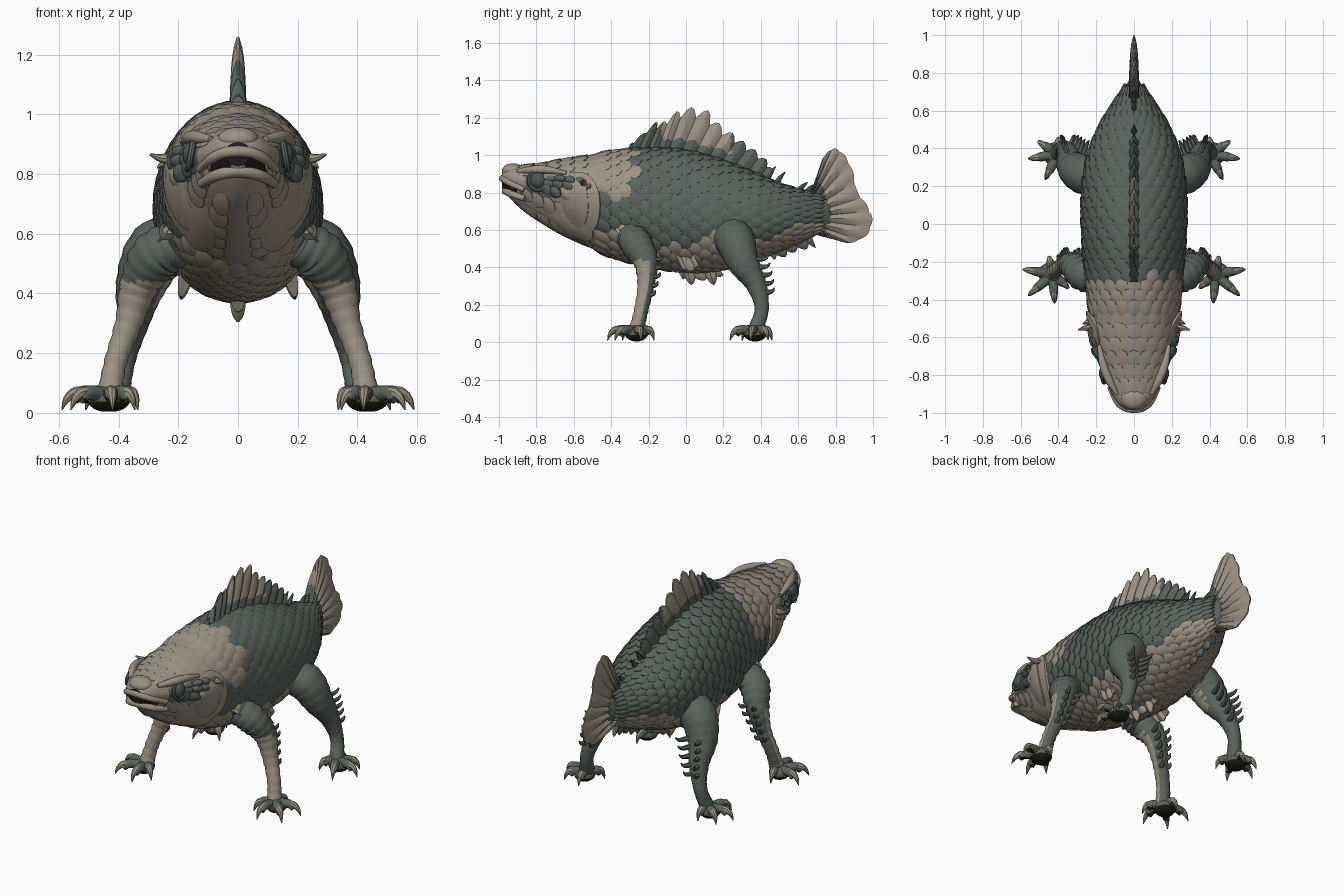
import bpy, bmesh, math, random
from mathutils import Vector as V, Matrix

if "Cube" in bpy.data.objects:
    bpy.data.objects.remove(bpy.data.objects["Cube"])
random.seed(4)
DARK, TAN, SOLE, EYE, MOUTH = range(5)
MATS = []
for name, col in (("slate_green_scales", (.105, .125, .112)), ("tan_hide", (.33, .29, .23)),
                  ("dark_soles", (.012, .011, .004)), ("grey_eye", (.075, .09, .088)),
                  ("mouth_dark", (.015, .014, .012))):
    m = bpy.data.materials.new(name)
    m.diffuse_color = (*col, 1)
    m.use_nodes = True
    m.node_tree.nodes["Principled BSDF"].inputs["Base Color"].default_value = m.diffuse_color
    MATS.append(m)


def finish(name, bm, angle=38):
    bmesh.ops.recalc_face_normals(bm, faces=bm.faces[:])
    me = bpy.data.meshes.new(name)
    bm.to_mesh(me)
    bm.free()
    for m in MATS:
        me.materials.append(m)
    me.shade_smooth()
    me.set_sharp_from_angle(angle=math.radians(angle))
    bpy.context.collection.objects.link(bpy.data.objects.new(name, me))


def curve(rows, t):
    """Smooth interpolation of rows keyed by their first column."""
    t = min(max(t, rows[0][0]), rows[-1][0])
    i = 0
    while i < len(rows) - 2 and t > rows[i + 1][0]:
        i += 1
    a, b = rows[i], rows[i + 1]
    p, q = rows[max(i - 1, 0)], rows[min(i + 2, len(rows) - 1)]
    d = b[0] - a[0]
    u = (t - a[0]) / d
    out = []
    for k in range(1, len(a)):
        ta, tb = (b[k] - p[k]) / (b[0] - p[0]) * d, (q[k] - a[k]) / (q[0] - a[0]) * d
        out.append((2*u**3 - 3*u*u + 1)*a[k] + (u**3 - 2*u*u + u)*ta + (3*u*u - 2*u**3)*b[k] + (u**3 - u*u)*tb)
    return out


def skin(bm, rings, rule):
    """Join rings of points into a capped tube, colour each face by rule(centre, normal)."""
    vs = [[bm.verts.new(p) for p in r] for r in rings]
    n = len(vs[0])
    fs = [bm.faces.new((a[k], a[(k+1) % n], b[(k+1) % n], b[k])) for a, b in zip(vs, vs[1:]) for k in range(n)]
    fs += [bm.faces.new(vs[0]), bm.faces.new(vs[-1])]
    bmesh.ops.recalc_face_normals(bm, faces=fs)
    for f in fs:
        f.material_index = rule(f.calc_center_median(), f.normal) if callable(rule) else rule


def tube(bm, pts, rule, n=12, steps=5, band=0):
    """Sweep a circle along points (x, y, z, radius); band adds scute-like steps."""
    rows = [(i, *p) for i, p in enumerate(pts)]
    chord = V(pts[-1][:3]) - V(pts[0][:3])
    ref = min((V((0, 0, 1)), V((0, 1, 0)), V((1, 0, 0))), key=lambda a: abs(a.dot(chord)))
    if chord.length < 1e-5:
        ref = V((1, 0, 0))
    rings = []
    for k in range(steps * (len(pts) - 1) + 1):
        t = k / steps
        c = curve(rows, t)
        d = V(curve(rows, t + .05)[:3]) - V(curve(rows, t - .05)[:3])
        a = d.cross(ref).normalized()
        b = d.cross(a).normalized()
        r = c[3] * (1 + band * ((k % 3) - 1))
        rings.append([V(c[:3]) + r*(a*math.cos(j*math.tau/n) + b*math.sin(j*math.tau/n)) for j in range(n)])
    skin(bm, rings, rule)


def ball(bm, c, r, rule):
    mx = Matrix.Translation(c) @ Matrix.Diagonal((*r, 1))
    vs = bmesh.ops.create_uvsphere(bm, u_segments=20, v_segments=14, radius=1, matrix=mx)['verts']
    for f in {f for v in vs for f in v.link_faces}:
        f.normal_update()
        f.material_index = rule(f.calc_center_median(), f.normal) if callable(rule) else rule


# body stations: y, top, bottom, widest height, half width
BODY = [(-.985, .905, .825, .87, .045), (-.95, .94, .78, .87, .085), (-.88, .945, .71, .86, .128),
        (-.78, .955, .64, .85, .165), (-.65, .98, .565, .83, .2), (-.5, 1.0, .5, .79, .225),
        (-.3, 1.025, .435, .73, .246), (-.05, 1.025, .388, .7, .266), (.15, .98, .39, .68, .268),
        (.35, .905, .44, .67, .241), (.5, .84, .5, .67, .185), (.62, .805, .55, .68, .115),
        (.7, .785, .59, .69, .06), (.77, .765, .61, .69, .022)]


def surf(y, th):
    top, bot, mid, w = curve(BODY, y)
    c = math.cos(th)
    if c < 0:  # jaw narrows toward the chin
        w *= 1 + .22 * c * min(1, max(0, (-.4 - y) / .2))
    return V((w * math.sin(th), y, mid + c * ((top - mid) if c > 0 else (mid - bot))))


def normal(y, th):
    n = (surf(y + .01, th) - surf(y - .01, th)).cross(surf(y, th + .02) - surf(y, th - .02)).normalized()
    return n if n.dot(V((math.sin(th), 0, math.cos(th)))) > 0 else -n


def tone(p, n=None):
    x, y, z = p
    if y < -.88 and abs(z - (.848 - (y + 1) * .4)) < .016 or y < -.982:
        return MOUTH
    if y < -.28 - .1 * max(0, .95 - z) + .02 * math.sin(30 * z):
        eye_patch = -.85 < y < -.58 and .78 < z < .9 and abs(x) > .1
        return DARK if eye_patch or (y > -.52 and .6 < z < .78) else TAN
    return TAN if z < .54 + .15 * max(0, y - .1) + .02 * math.sin(14 * y) else DARK


def plate(bm, y, th, ly, lt, h, mat, n=9, fr=(.6, 1)):
    """Scale that follows the body surface and lifts toward its rear edge."""
    def at(f, k, drop=0):
        s, t = math.cos(k * math.tau / n), math.sin(k * math.tau / n)
        yy, tt = y + ly * s * f, th + lt * t * f
        hh = h * (.5 + .5 * s * f) + h * .45 * (1 - f * f) - drop
        return bm.verts.new(surf(yy, tt) + normal(yy, tt) * hh)
    mid = at(0, 0)
    rings = [[at(f, k) for k in range(n)] for f in fr] + [[at(1, k, h * .9 + .004) for k in range(n)]]
    for k in range(n):
        j = (k + 1) % n
        fs = [bm.faces.new((mid, rings[0][k], rings[0][j]))]
        fs += [bm.faces.new((a[k], b[k], b[j], a[j])) for a, b in zip(rings, rings[1:])]
        for f in fs:
            f.material_index = mat


def fin(bm, base, tip, thick, rule, x0=0, x1=0, notch=.08, sub=4, J=8):
    """Pleated fin between base and tip points (y, z), with rounded webbing notched between rays."""
    rows = [(i, *b, *t) for i, (b, t) in enumerate(zip(base, tip))]
    rings = []
    for i in range(sub * (len(base) - 1) + 1):
        c = curve(rows, i / sub)
        ray = abs(math.cos(math.pi * i / sub))
        b = V(c[:2])
        t = V(c[2:]).lerp(b, notch * (1 - ray))
        loop = []
        for sgn in (1, -1):
            for j in (range(J + 1) if sgn > 0 else range(J, -1, -1)):
                u = j / J
                p = b.lerp(t, u)
                w = thick * (.45 + .55 * ray) * (1 - .35 * u - .5 * u**6)
                loop.append(V((x0 + (x1 - x0) * u + sgn * w, p.x, p.y)))
        rings.append(loop)
    skin(bm, rings, rule)


# body and head
bm = bmesh.new()
skin(bm, [[surf(-.985 + 1.755 * i / 110, k * math.tau / 64) for k in range(64)] for i in range(111)], tone)
ball(bm, (0, -.925, .915), (.07, .06, .042), TAN)
finish("body", bm)

# overlapping body scales
bm = bmesh.new()
N = 24
for i in range(22):
    y = -.45 + i * .054
    for k in range(N):
        th = (k + .5 * (i % 2)) * math.tau / N
        p = surf(y, th) + V((0, random.uniform(-.03, .03), random.uniform(-.015, .015)))
        plate(bm, y, th, .053, .155, .016, tone(p))
finish("body_scales", bm, 30)

# head plates, cheek plates and gill covers
bm = bmesh.new()
for i in range(6):
    for k in range(-3, 4):
        plate(bm, -.86 + i * .072, (k + .5 * (i % 2)) * .34, .05, .2, .007, TAN)
for s in (1, -1):
    plate(bm, -.575, s * 1.75, .12, .72, .026, TAN, 28, (.35, .7, .92, 1))
    plate(bm, -.6, s * 1.8, .085, .55, .034, TAN, 24, (.4, .75, 1))
    plate(bm, -.62, s * 2.35, .13, .35, .022, TAN, 24, (.4, .75, 1))
    for i in range(4):
        for k in range(3):
            mat = TAN if (i + k) % 5 == 4 else DARK
            plate(bm, -.73 + i * .052 - .01 * k, s * (1.3 + .2 * k), .036, .12, .03 if i else .012, mat)
    for i in range(5):
        plate(bm, -.86 + i * .06, s * (2.0 + .04 * i), .045, .22, .012, TAN)
    for i in range(5):
        plate(bm, -.84 + i * .07, s * 2.65, .05, .25, .01, TAN)
finish("head_plates", bm, 30)

# lips, brows, eyelid rims, cheek barbs
bm = bmesh.new()
for half in ([(.128, -.865, .815, .014), (.09, -.94, .85, .017), (.048, -.973, .87, .019)],
             [(.122, -.86, .768, .016), (.085, -.925, .79, .019), (.045, -.955, .803, .02)]):
    z = half[-1][2] + .006
    front = [(0, -.98 if z > .85 else -.965, z, .02)]
    tube(bm, half + front + [(-x, y, zz, r) for x, y, zz, r in reversed(half)], TAN)
for s in (1, -1):
    tube(bm, [(s*.09, -.9, .915, .012), (s*.135, -.82, .922, .022), (s*.165, -.74, .922, .02),
              (s*.185, -.64, .905, .01)], TAN)
    ring = [(s*(.158 - .01*math.sin(a)), -.79 + .05*math.cos(a), .865 + .05*math.sin(a), .011)
            for a in [k * math.tau / 12 for k in range(13)]]
    tube(bm, ring, DARK, 8, 3)
    tube(bm, [(s*.2, -.55, .86, .022), (s*.25, -.55, .852, .016), (s*.295, -.56, .865, .004)], TAN, 8)
    tube(bm, [(s*.215, -.52, .83, .018), (s*.25, -.52, .835, .012), (s*.27, -.53, .82, .003)], TAN, 8)
    for y, z in ((-.93, .845), (-.88, .825)):
        x = .096 + (y + .93) * .5
        tube(bm, [(s*x, y, z, .009), (s*x, y, z - .04, .002)], TAN, 6)
finish("lips_brows_and_barbs", bm)

bm = bmesh.new()
for s in (1, -1):
    ball(bm, (s*.15, -.79, .865), (.036, .045, .045), EYE)
finish("eyes", bm)

# dorsal fin and the spines behind it
bm = bmesh.new()
tips = [(-.3, 1.06), (-.24, 1.11), (-.16, 1.18), (-.12, 1.18), (-.05, 1.235), (.03, 1.258), (.12, 1.24),
        (.18, 1.17), (.25, 1.12), (.31, 1.075), (.37, 1.03), (.43, .98), (.46, .93)]
roots = [-.32, -.29, -.24, -.19, -.13, -.07, 0, .07, .14, .21, .28, .35, .41]
fin(bm, [(y, surf(y, 0).z - .03) for y in roots], tips, .03,
    lambda c, n: TAN if -.13 < c.y < .24 and c.z > surf(c.y, 0).z + .06 else DARK, notch=.2)
for y, l in ((.4, .09), (.45, .08), (.5, .07), (.62, .05), (.66, .05)):
    z = surf(y, 0).z
    tube(bm, [(0, y - .03, z - .02, .02), (0, y, z + l*.5, .013), (0, y + .03, z + l, .003)], DARK, 8)
finish("dorsal_fin", bm, 25)

# tail fin
bm = bmesh.new()
tips = [(.7, .87), (.725, .97), (.76, 1.02), (.8, 1.037), (.85, 1.0), (.895, .91), (.915, .81), (.965, .74),
        (.998, .66), (.97, .575), (.88, .53), (.79, .55), (.71, .57)]
fin(bm, [(.66, .79 - .016 * i) for i in range(13)], tips, .03,
    lambda c, n: TAN if c.y > .765 - .25 * abs(c.z - .72) - .12 * (c.z - .72) else DARK, notch=.025)
finish("tail_fin", bm, 25)

# belly keel, pelvic flaps, shoulder flaps and anal fin
bm = bmesh.new()
fin(bm, [(-.06, .41), (0, .4), (.06, .4), (.12, .4), (.17, .41)],
    [(-.02, .34), (.03, .305), (.09, .33), (.15, .305), (.2, .36)], .03, TAN, notch=.3)
fin(bm, [(.42, .5), (.48, .52), (.54, .54), (.6, .57), (.66, .6)],
    [(.47, .44), (.53, .455), (.58, .48), (.64, .495), (.695, .505)], .02, DARK, notch=.3)
for s in (1, -1):
    fin(bm, [(-.06, .48), (-.01, .47), (.04, .47)], [(-.02, .39), (.03, .38), (.07, .41)], .025, TAN, s*.17, s*.19)
    fin(bm, [(-.38, .6), (-.35, .63), (-.31, .64)], [(-.31, .53), (-.27, .54), (-.25, .58)], .018, TAN, s*.22, s*.31)
finish("belly_fins", bm, 25)

# legs, feet, claws and leg spikes, mirrored left and right
FRONT = [(.2, -.3, .57, .075), (.275, -.265, .525, .085), (.33, -.215, .43, .066), (.367, -.215, .3, .045),
         (.41, -.24, .17, .038), (.43, -.265, .06, .042)]
REAR = [(.18, .24, .57, .1), (.27, .265, .54, .105), (.325, .305, .43, .085), (.35, .375, .31, .056),
        (.38, .405, .18, .038), (.405, .37, .06, .042)]
FRONT_TOES = [(.59, -.24), (.56, -.38), (.42, -.42), (.45, -.17), (.345, -.34)]
REAR_TOES = [(.56, .345), (.51, .44), (.4, .46), (.47, .235), (.335, .3)]
for name, leg, toes, spike in (("front", FRONT, FRONT_TOES, .03), ("rear", REAR, REAR_TOES, .065)):
    legs, feet, claws = bmesh.new(), bmesh.new(), bmesh.new()
    if name == "front":
        rule = lambda c, n: TAN if c.z < .44 and n.y < .3 - .8 * max(0, c.z - .3) else DARK
    else:
        rule = lambda c, n: TAN if c.z > .36 and n.x * c.x < 0 and n.y < .2 and abs(n.x) > .5 else DARK
    sole = lambda c, n: SOLE if n.z < -.25 and c.z < .045 else DARK
    for s in (1, -1):
        tube(legs, [(s*x, y, z, r) for x, y, z, r in leg], rule, 18, 8, .045 if name == "front" else .02)
        cx, cy = s * leg[-1][0], leg[-1][1]
        ball(feet, (cx + s*.015, cy, .048), (.06, .062, .044), sole)
        for tx, ty in toes:
            dx, dy = s*tx - cx, ty - cy
            P = lambda u, z, r: (cx + dx*u, cy + dy*u, z, r)
            tube(feet, [P(.1, .055, .03), P(.4, .066, .026), P(.58, .066, .024), P(.74, .045, .018)], sole, 10)
            tube(claws, [P(.6, .072, .018), P(.75, .066, .018), P(.9, .045, .012), P(1, .01, .002)], TAN, 8)
        rows = [(i, *p) for i, p in enumerate(leg)]
        for k in range(5):
            x, y, z, r = curve(rows, 1.9 + k * .36)
            l = spike * (1 - .1 * k)
            for side in (-.7, .4):
                tube(claws, [(s*(x + side*r*.7), y + r*.5, z, .018), (s*(x + side*(r + l*.2)), y + r + l*.5, z + .005, .011),
                             (s*(x + side*(r + l*.5)), y + r + l*.85, z + .025, .003)], DARK, 6, 3)
    finish(name + "_legs", legs, 50)
    finish(name + "_feet", feet)
    finish(name + "_claws_and_leg_spikes", claws)
